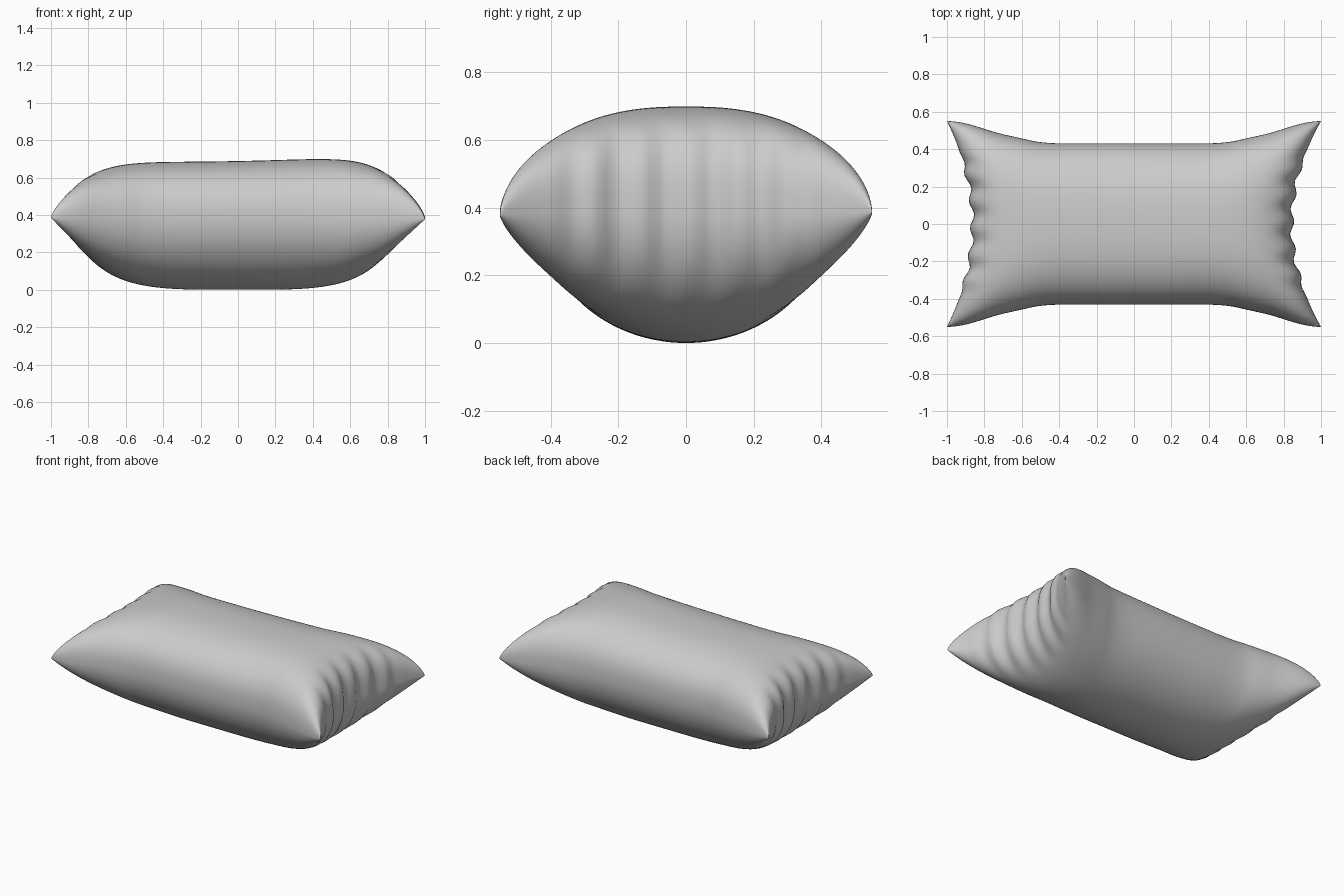
import bpy, bmesh, math

if "Cube" in bpy.data.objects:
    bpy.data.objects.remove(bpy.data.objects["Cube"])

NX, NY = 96, 64
SEAM = 0.385


def smooth(a, b, v):
    t = max(0.0, min(1.0, (v - a) / (b - a)))
    return t * t * (3 - 2 * t)


def falloff(v, p, q):
    return max(0.0, 1 - abs(v) ** p) ** q


def pillow_point(s, t, side):
    # Outline: waisted sides with four pulled-out corners
    waist = 0.865 if s < 0 else 0.845
    x = s * (waist + (1 - waist) * t * t)
    y = t * (0.43 + 0.12 * smooth(0.5, 1.0, abs(s)) + 0.015 * math.exp(-((abs(s) - 0.6) / 0.12) ** 2))
    # Puffed height: flatter top, rounder belly
    if side > 0:
        h = (0.303 + 0.02 * x + 0.03 * x * x) * falloff(s, 5, 1 / 3) * falloff(t, 2.5, 0.4)
    else:
        h = 0.385 * falloff(s, 4, 0.5) * falloff(t, 2, 0.5)
    # Gathers along the short ends
    fade = smooth(0.8, 1.0, abs(s)) * (1 - smooth(0.45, 0.8, abs(t)))
    x += math.copysign(0.012, s) * fade * math.sin(44 * y + (1 if s > 0 else 2.5))
    z = SEAM + side * h - 0.008 * max(0, s) ** 4 * max(0, -t) ** 3
    return x, y, z


# Pillow: two puffed panels joined at a shared seam
bm = bmesh.new()
grids = {}
for side in (1, -1):
    for i in range(NX + 1):
        s = math.sin(math.pi / 2 * (2 * i / NX - 1))
        for j in range(NY + 1):
            t = math.sin(math.pi / 2 * (2 * j / NY - 1))
            rim = i in (0, NX) or j in (0, NY)
            if side < 0 and rim:
                grids[side, i, j] = grids[1, i, j]
            else:
                grids[side, i, j] = bm.verts.new(pillow_point(s, t, side))
    for i in range(NX):
        for j in range(NY):
            quad = [grids[side, i + a, j + b] for a, b in ((0, 0), (1, 0), (1, 1), (0, 1))]
            bm.faces.new(quad if side > 0 else quad[::-1])

mesh = bpy.data.meshes.new("pillow")
bm.to_mesh(mesh)
bm.free()
pillow = bpy.data.objects.new("pillow", mesh)
bpy.context.collection.objects.link(pillow)
bpy.context.view_layer.objects.active = pillow
pillow.select_set(True)
bpy.ops.object.shade_smooth_by_angle(angle=math.radians(50))
